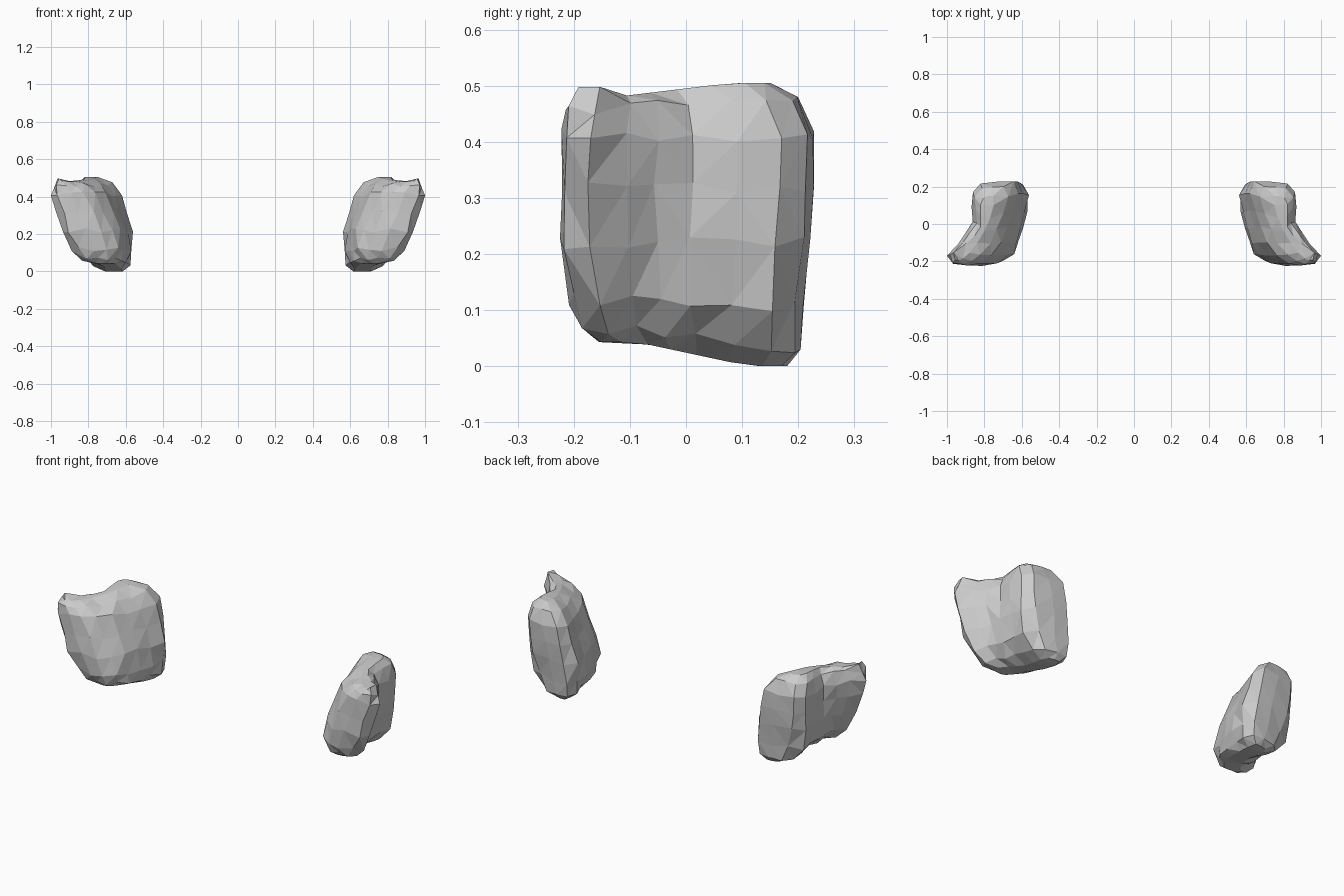
import bpy, bmesh, random

if "Cube" in bpy.data.objects:
    bpy.data.objects.remove(bpy.data.objects["Cube"])
random.seed(4)

# Horizontal slices, bottom to top:
# z front, z back, inner/outer x at back, inner/outer x at front, y front, y back
SLICES = [
    (.043, .000, .615, .71, .68, .77, -.155, .18),
    (.065, .035, .578, .77, .66, .83, -.185, .203),
    (.120, .110, .56, .83, .66, .885, -.208, .21),
    (.220, .220, .565, .855, .69, .94, -.222, .22),
    (.320, .320, .588, .865, .735, .97, -.225, .225),
    (.415, .410, .622, .865, .79, 1.0, -.22, .225),
    (.460, .470, .67, .845, .85, .985, -.21, .20),
    (.480, .505, .745, .82, .91, .965, -.195, .15),
]
# Outline of one slice: s runs front to back, t runs inner to outer
OUTLINE = [(1, .12), (.86, 0), (.65, 0), (.45, 0), (.27, 0), (.12, .03), (.03, .2),
           (0, .5), (.01, .85), (.12, 1), (.26, 1), (.38, 1), (.52, 1), (.7, 1),
           (.87, 1), (.97, .8), (1, .45)]


def slice_point(row, s, t):
    zf, zb, ib, ob, i_f, of, yf, yb = row
    inner = ib + (i_f - ib) * (1 - s) ** 1.8                # convex inner side
    flare = max(0, min(1, (.5 - s) / .38)) ** 1.3
    outer = ob + (of - ob) * flare                          # concave flared outer side
    k = max(0, min(1, (s - .2) / .6))
    return (inner + (outer - inner) * t, yf + (yb - yf) * s, zf + (zb - zf) * k)


# Stone pad lofted through the slices
bm = bmesh.new()
rings = [[bm.verts.new(slice_point(r, s, t)) for s, t in OUTLINE] for r in SLICES]
n = len(OUTLINE)
for a, b in zip(rings, rings[1:]):
    for i in range(n):
        j = (i + 1) % n
        bm.faces.new((a[i], a[j], b[j], b[i]))
bm.faces.new(rings[0][::-1])
bm.faces.new(rings[-1])

# Chiselled irregularity
for ring in rings[1:-1]:
    for v in ring:
        v.co.x = min(1.0, v.co.x + random.uniform(-.008, .008))
        v.co.y += random.uniform(-.005, .005)
        v.co.z += random.uniform(-.012, .012)

# Raised spike at the outer front tip
for v in rings[-1][8:10]:
    v.co.z += .018
bmesh.ops.triangulate(bm, faces=bm.faces[:])
bmesh.ops.recalc_face_normals(bm, faces=bm.faces[:])
mesh = bpy.data.meshes.new("stone_pads")
bm.to_mesh(mesh)
bm.free()
pads = bpy.data.objects.new("stone_pads", mesh)
bpy.context.collection.objects.link(pads)

# Matching pad on the other side
pads.modifiers.new("mirror", "MIRROR").use_axis[0] = True
